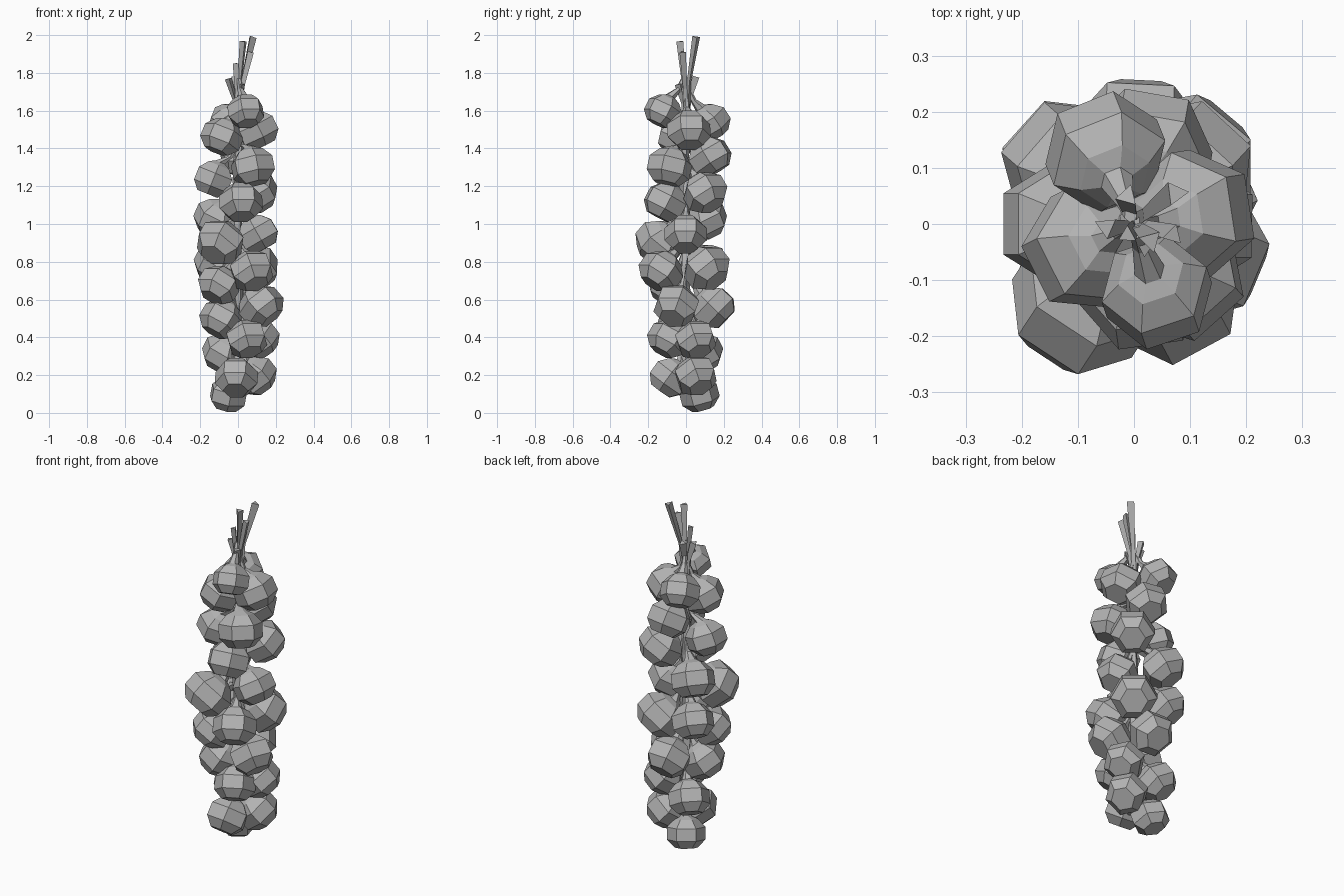
import bpy
import math
from mathutils import Vector

cube = bpy.data.objects.get("Cube")
if cube:
    bpy.data.objects.remove(cube, do_unlink=True)

grey = bpy.data.materials.new("plain grey")
grey.use_nodes = True
colour = (0.45, 0.45, 0.45, 1)
grey.diffuse_color = colour
grey.node_tree.nodes["Principled BSDF"].inputs["Base Color"].default_value = colour


def tube(name, rings, sides):
    """Skin rings given as (centre, axis, radius, outward); a flat side faces outward."""
    verts, faces = [], []
    for centre, axis, radius, out in rings:
        side = axis.cross(out).normalized()
        front = side.cross(axis).normalized()
        for i in range(sides):
            a = 2 * math.pi * (i + 0.5) / sides
            verts.append(centre + radius * (front * math.cos(a) + side * math.sin(a)))
    for k in range(len(rings) - 1):
        for i in range(sides):
            j = (i + 1) % sides
            faces.append((k * sides + i, k * sides + j, (k + 1) * sides + j, (k + 1) * sides + i))
    faces.append(tuple(reversed(range(sides))))
    faces.append(tuple(range(len(verts) - sides, len(verts))))
    mesh = bpy.data.meshes.new(name)
    mesh.from_pydata(verts, [], faces)
    mesh.materials.append(grey)
    obj = bpy.data.objects.new(name, mesh)
    bpy.context.collection.objects.link(obj)


UP = Vector((0, 0, 1))
# Bulb outline: distance along the axis, radius
OUTLINE = [(-.085, .064), (-.04, .107), (.03, .107), (.075, .066), (.092, .03)]


def bulb(x, y, z, tilt, size):
    """A six-sided bulb whose neck leans inward and joins the central braid."""
    c = Vector((x, y, z))
    out = Vector((x, y, 0)).normalized()
    t = math.radians(tilt)
    axis = UP * math.cos(t) - out * math.sin(t)
    rings = [(c + axis * d * size, axis, r * size, out) for d, r in OUTLINE]
    inner = Vector((x * .12, y * .12, z))
    lean = (axis + UP).normalized()
    rings.append((inner.lerp(c, .22) + UP * .115, lean, .016, out))
    rings.append((inner + UP * .17, UP, .012, out))
    tube("bulb", rings, 6)


# Bulbs from top to bottom: x, y, z, inward tilt, size
BULBS = [
    (.04, -.12, 1.60, 28, .92), (-.05, .125, 1.54, 35, 1), (.098, .015, 1.50, 26, 1.08),
    (-.083, -.042, 1.465, 25, 1.03), (.022, .125, 1.36, 32, 1.08), (.078, -.087, 1.305, 16, 1.1),
    (-.13, .0, 1.24, 22, 1.02), (.092, .10, 1.17, 38, 1.1), (.015, -.108, 1.12, 28, 1.08),
    (-.115, .10, 1.03, 30, 1.1), (.105, -.002, .95, 30, 1.05), (-.092, -.14, .905, 46, 1.19),
    (.09, .107, .77, 46, 1.17), (-.12, .108, .79, 35, 1.05), (.07, -.13, .755, 38, 1.09),
    (-.10, -.09, .68, 38, 1.03), (.12, -.05, .57, 43, 1.12), (.007, .145, .56, 46, 1.12),
    (-.085, -.04, .50, 33, 1.07), (.045, -.09, .395, 33, 1.03), (.108, .05, .39, 40, 1.02),
    (-.08, .085, .32, 35, 1.03), (-.008, -.082, .19, 36, 1.06), (.09, .05, .20, 42, 1.05),
    (-.05, .07, .10, 18, .96),
]
for b in BULBS:
    bulb(*b)

# Central braid holding the bulbs
braid = []
for k in range(15):
    a = k * 2.1
    centre = Vector((.01 * math.cos(a), .01 * math.sin(a), .12 + k * .11))
    braid.append((centre, UP, .034 - .001 * k, Vector((0, -1, 0))))
tube("braid", braid, 5)

# Dry three-sided stem tips fanning out at the top: end x, y, z, half width
TIPS = [
    (.075, .055, 1.99, .024), (.03, -.03, 1.967, .022), (.07, -.02, 1.91, .02),
    (-.05, -.005, 1.77, .022), (-.012, .05, 1.78, .022), (.02, -.04, 1.74, .02),
    (-.012, -.02, 1.85, .018),
]
for x, y, z, w in TIPS:
    foot = Vector((x * .1, y * .1, 1.56))
    end = Vector((x, y, z))
    mid = foot.lerp(end, .45) - Vector((x, y, 0)) * .2
    axis = (end - mid).normalized()
    out = Vector((y, -x, 0)).normalized()
    tube("stem_tip", [(foot, UP, .016, out), (mid, axis, .013, out), (end, axis, w, out)], 3)
